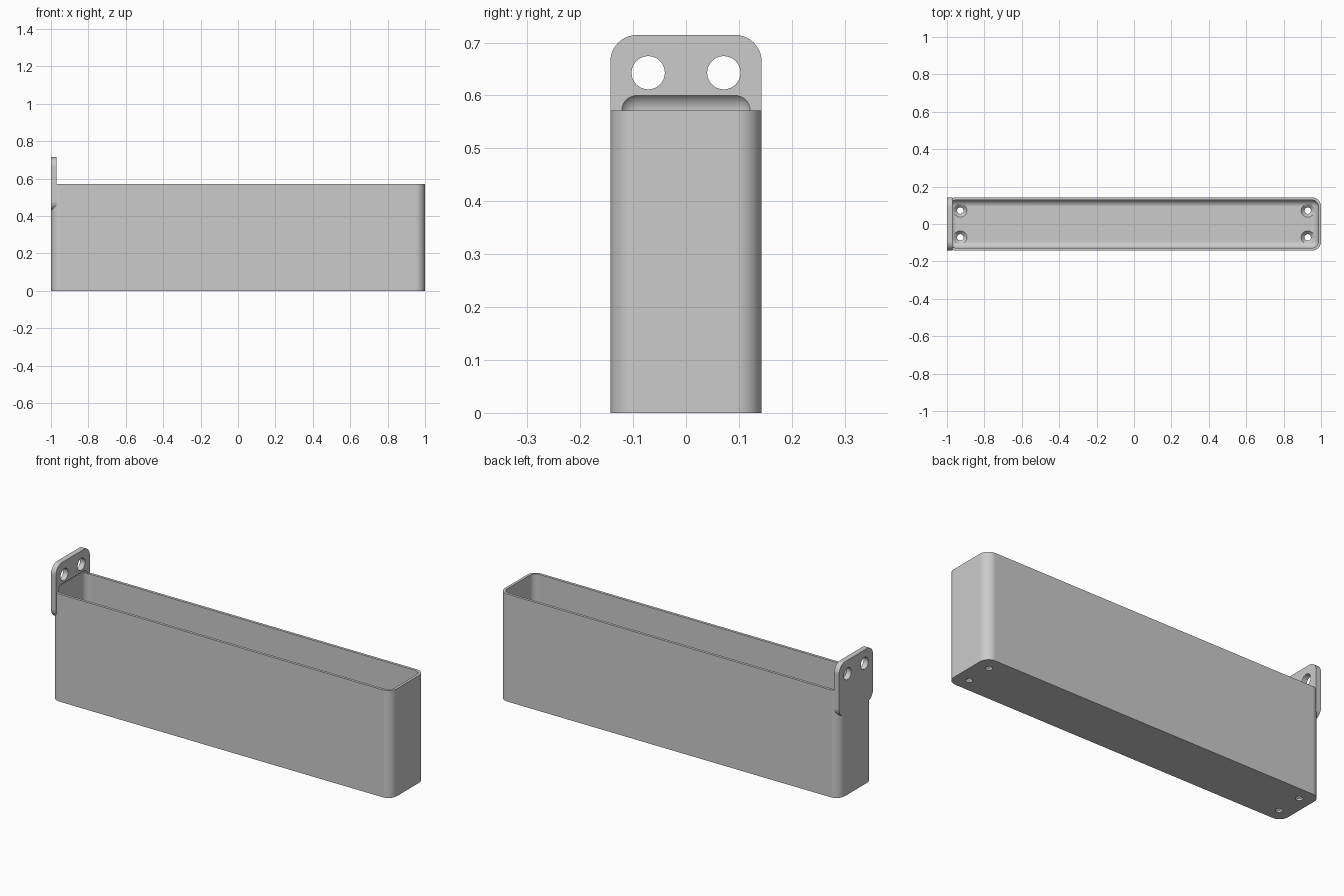
import bpy
import bmesh
from mathutils import Matrix, Vector

if "Cube" in bpy.data.objects:
    bpy.data.objects.remove(bpy.data.objects["Cube"], do_unlink=True)

U = 1 / 70              # one design unit: the tray is 140 long, 20 wide, 40 tall
HALF_W = 10 * U
RIM = 40 * U
TOP = 50 * U
WALL = U
FLOOR = 2 * U
OUTER_R = 3.5 * U
INNER_R = 2.5 * U
TAB = 2 * U             # thickness of the hanging tab

grey = bpy.data.materials.new("plain grey")
grey.use_nodes = True
grey.diffuse_color = (0.6, 0.6, 0.6, 1)
grey.node_tree.nodes["Principled BSDF"].inputs["Base Color"].default_value = grey.diffuse_color


def finish(name, bm):
    bmesh.ops.recalc_face_normals(bm, faces=bm.faces)
    mesh = bpy.data.meshes.new(name)
    bm.to_mesh(mesh)
    bm.free()
    mesh.materials.append(grey)
    obj = bpy.data.objects.new(name, mesh)
    bpy.context.collection.objects.link(obj)
    return obj


def rounded_box(name, low, high, radius, axis=None):
    """Box with rounded edges: all of them, or only those along one axis."""
    low, high = Vector(low), Vector(high)
    bm = bmesh.new()
    bmesh.ops.create_cube(bm, size=1)
    for v in bm.verts:
        v.co = (low + high) / 2 + v.co * (high - low)
    edges = [e for e in bm.edges if axis is None
             or abs((e.verts[0].co - e.verts[1].co).normalized()[axis]) > 0.9]
    bmesh.ops.bevel(bm, geom=edges, offset=radius, segments=10,
                    profile=0.5, affect='EDGES')
    return finish(name, bm)


def round_cutter(name, centre, r_low, r_high, depth, along_x=False):
    """Cylinder or cone used to drill a hole."""
    turn = Matrix.Rotation(1.5707963, 4, 'Y') if along_x else Matrix()
    bm = bmesh.new()
    bmesh.ops.create_cone(bm, cap_ends=True, segments=40, radius1=r_low,
                          radius2=r_high, depth=depth,
                          matrix=Matrix.Translation(centre) @ turn)
    return finish(name, bm)


def combine(target, other, operation):
    other.hide_render = True
    mod = target.modifiers.new(other.name, 'BOOLEAN')
    mod.operation = operation
    mod.solver = 'EXACT'
    mod.object = other
    bpy.context.view_layer.objects.active = target
    bpy.ops.object.modifier_apply(modifier=mod.name)
    bpy.data.objects.remove(other, do_unlink=True)


# Tray shell with a square hanging tab on its left-hand end
tray = rounded_box("tray_with_hanging_tab", (-1, -HALF_W, 0), (1, HALF_W, RIM), OUTER_R, axis=2)
tab = rounded_box("hanging_tab", (-1, -HALF_W, TOP - 2 * HALF_W),
                  (-1 + TAB, HALF_W, TOP), OUTER_R, axis=0)
combine(tray, tab, 'UNION')

# Cavity, whose rounded top bites slightly into the tab
inner = HALF_W - WALL
cavity = rounded_box("cavity", (-1 + WALL, -inner, FLOOR),
                     (1 - WALL, inner, RIM + INNER_R), INNER_R)
combine(tray, cavity, 'DIFFERENCE')

# Two holes through the tab, four countersunk screw holes through the floor
for side in (-1, 1):
    y = side * 5 * U
    combine(tray, round_cutter("tab_hole", (-1 + TAB / 2, y, TOP - 5 * U),
                               2.2 * U, 2.2 * U, 4 * TAB, True), 'DIFFERENCE')
    for end in (-1, 1):
        x = end * 65 * U
        combine(tray, round_cutter("screw_hole", (x, y, 0), 1.2 * U, 1.2 * U, 6 * U), 'DIFFERENCE')
        # cone from the shaft radius, continuing above the floor
        combine(tray, round_cutter("countersink", (x, y, FLOOR - 0.3 * U),
                                   1.2 * U, 3.1 * U, 2 * U), 'DIFFERENCE')

# Smooth rounded corners, flat walls
bpy.ops.object.select_all(action='DESELECT')
tray.select_set(True)
bpy.context.view_layer.objects.active = tray
bpy.ops.object.shade_smooth_by_angle()
normals = tray.modifiers.new("flat_walls", 'WEIGHTED_NORMAL')
normals.keep_sharp = True
